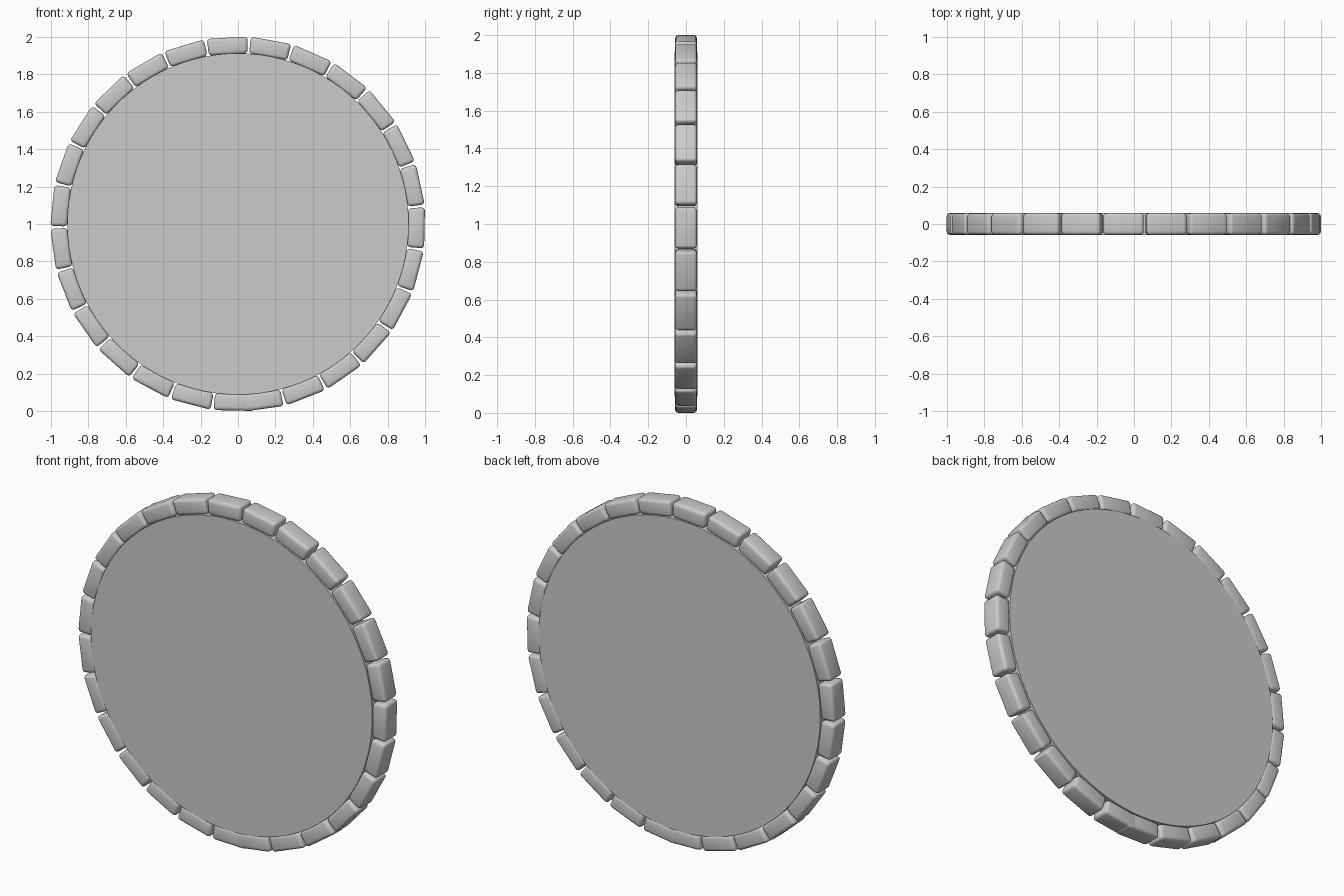
import bpy, bmesh, math
from mathutils import Matrix, Vector

if "Cube" in bpy.data.objects:
    bpy.data.objects.remove(bpy.data.objects["Cube"])

COUNT, STEP, START = 27, 13.5, -82.2   # the last block overlaps the first
R_IN, R_OUT, HALF_Y = 0.907, 0.997, 0.058
CENTRE = Vector((0, 0, 1))


def finish(obj):
    bpy.ops.object.select_all(action='DESELECT')
    bpy.context.view_layer.objects.active = obj
    obj.select_set(True)
    bpy.ops.object.shade_smooth_by_angle(angle=math.radians(35))


def block_mesh():
    # slightly wedge-shaped block, radial direction along +x
    bm = bmesh.new()
    bmesh.ops.create_cube(bm, size=1)
    for v in bm.verts:
        outer = v.co.x > 0
        length = 0.219 if outer else 0.207
        v.co = Vector((R_OUT if outer else R_IN, v.co.y * 2 * HALF_Y, v.co.z * length))
    bmesh.ops.bevel(bm, geom=bm.edges[:], offset=0.018, segments=3,
                    profile=0.5, affect='EDGES')
    me = bpy.data.meshes.new("rim_block")
    bm.to_mesh(me)
    bm.free()
    return me


# rim of rounded blocks
mesh = block_mesh()
for i in range(COUNT):
    block = bpy.data.objects.new(f"rim_block_{i + 1:02d}", mesh)
    bpy.context.collection.objects.link(block)
    angle = math.radians(START + STEP * i)
    block.matrix_world = Matrix.Translation(CENTRE) @ Matrix.Rotation(-angle, 4, 'Y')
    if i == 0:
        finish(block)

# flat round panel filling the ring
bpy.ops.mesh.primitive_cylinder_add(vertices=96, radius=0.912, depth=0.12,
                                    location=CENTRE, rotation=(math.pi / 2, 0, 0))
panel = bpy.context.object
panel.name = "centre_panel"
finish(panel)
